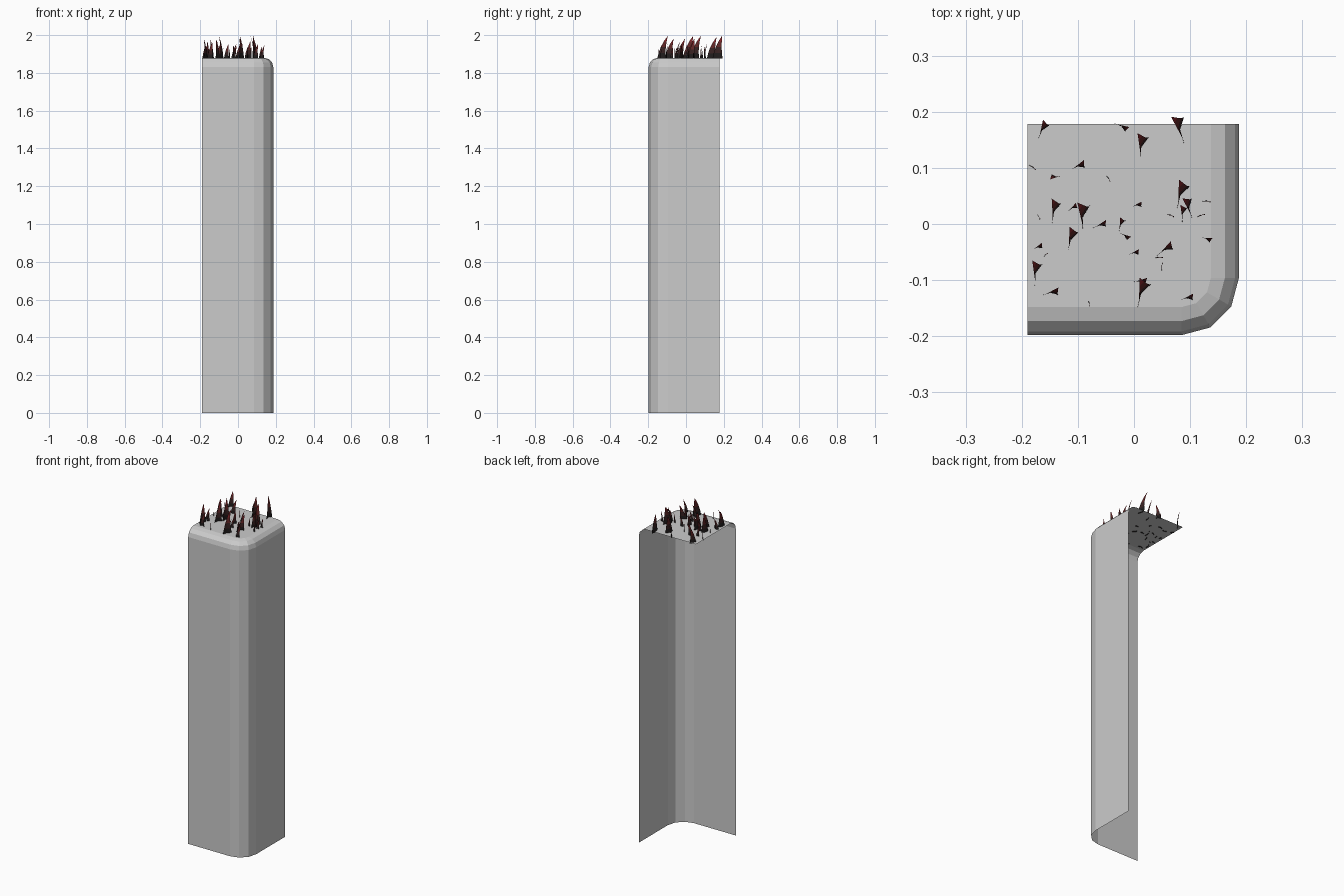
import bpy, bmesh
from math import sin, cos, pi, radians

if "Cube" in bpy.data.objects:
    bpy.data.objects.remove(bpy.data.objects["Cube"])

LEFT, RIGHT, FRONT, BACK, TOP = -0.19, 0.187, -0.198, 0.178, 1.88
CORNER, BEVEL = 0.102, 0.05


def finish(bm, name, mats=()):
    me = bpy.data.meshes.new(name)
    bm.to_mesh(me)
    bm.free()
    ob = bpy.data.objects.new(name, me)
    bpy.context.collection.objects.link(ob)
    for m in mats:
        me.materials.append(m)
    return ob


def material(name, rgb):
    m = bpy.data.materials.new(name)
    m.diffuse_color = (*rgb, 1)
    m.use_nodes = True
    m.node_tree.nodes["Principled BSDF"].inputs["Base Color"].default_value = m.diffuse_color
    return m


# Pillar quarter shell: front wall, rounded corner, right wall, bevelled top; back, left and bottom open
bm = bmesh.new()


def ring(inset, z):
    r = CORNER - inset
    pts = [(LEFT, FRONT + inset)]
    for i in range(4):
        a = -pi / 2 + i * pi / 6
        pts.append((RIGHT - CORNER + r * cos(a), FRONT + CORNER + r * sin(a)))
    pts.append((RIGHT - inset, BACK))
    return [bm.verts.new((x, y, z)) for x, y in pts]


rings = [ring(0, 0)]
for i in range(4):
    a = i * pi / 6
    rings.append(ring(BEVEL * (1 - cos(a)), TOP - BEVEL * (1 - sin(a))))
for lo, hi in zip(rings, rings[1:]):
    for i in range(len(lo) - 1):
        bm.faces.new((lo[i], lo[i + 1], hi[i + 1], hi[i]))
bm.faces.new(rings[-1] + [bm.verts.new((LEFT, BACK, TOP))])
finish(bm, "pillar_shell")

# Grass blades on the top: x, y, plan angle, plan length
BLADES = [
    (-.165, .17, 50, .04), (-.18, .1, -40, .02), (-.14, .083, 170, .025),
    (-.1, .105, 10, .035), (-.045, .08, -60, .015), (-.02, .175, -40, .03),
    (.01, .14, 70, .055), (.078, .17, 90, .06), (.08, .055, 60, .06),
    (.005, .035, 0, .025), (.095, .03, 90, .045), (.065, .015, -20, .02),
    (.12, .015, 15, .02), (.13, .04, -10, .02), (.13, -.025, -30, .025),
    (.055, -.043, 20, .04), (.05, -.075, 80, .018), (.045, -.06, 0, .02),
    (0, -.05, 0, .025), (-.015, -.02, -45, .025), (-.025, 0, 60, .03),
    (-.06, 0, 5, .03), (-.095, .015, 75, .06), (-.11, .03, 20, .025),
    (-.115, -.025, 60, .05), (-.145, .025, 65, .05), (-.17, .013, -60, .015),
    (-.172, -.04, 10, .025), (-.178, -.085, 70, .05), (-.157, -.055, 40, .015),
    (-.147, -.12, 0, .035), (-.08, -.142, -75, .015), (.01, -.12, 60, .06),
    (.012, -.1, -10, .03), (.095, -.13, 0, .03), (.085, .02, 70, .035),
]
bm = bmesh.new()


def blade(x, y, angle, size):
    a = radians(angle)
    dx, dy = cos(a), sin(a)
    height = 0.035 + 1.45 * size
    lean = 0.4 * size if size > 0.022 else 0.1 * size
    rows = []
    for t in (0, 0.25, 0.5, 0.75):
        half = 0.45 * size * (1 - t) ** 0.8
        row = []
        for s in (-1, 0, 1):
            u = s * half + size * (0.4 * t * t - 0.05)
            v = lean * (t * t - 0.5) + (0.3 * half if s == 0 else 0)
            row.append(bm.verts.new((max(LEFT, x + dx * u - dy * v),
                                     y + dy * u + dx * v,
                                     TOP - 0.005 + t * height)))
        rows.append(row)
    u, v = 0.35 * size, lean * 0.5
    tip = bm.verts.new((max(LEFT, x + dx * u - dy * v), y + dy * u + dx * v,
                        TOP - 0.005 + height))
    for k in range(4):
        for i in range(2):
            lo = rows[k]
            upper = (rows[k + 1][i + 1], rows[k + 1][i]) if k < 3 else (tip,)
            f = bm.faces.new((lo[i], lo[i + 1], *upper))
            f.material_index = k
            f.smooth = True


for b in BLADES:
    blade(*b)
finish(bm, "grass_blades", [
    material("blade_root", (0.015, 0.012, 0.012)),
    material("blade_lower", (0.04, 0.016, 0.016)),
    material("blade_upper", (0.12, 0.02, 0.02)),
    material("blade_tip", (0.26, 0.02, 0.025)),
])
